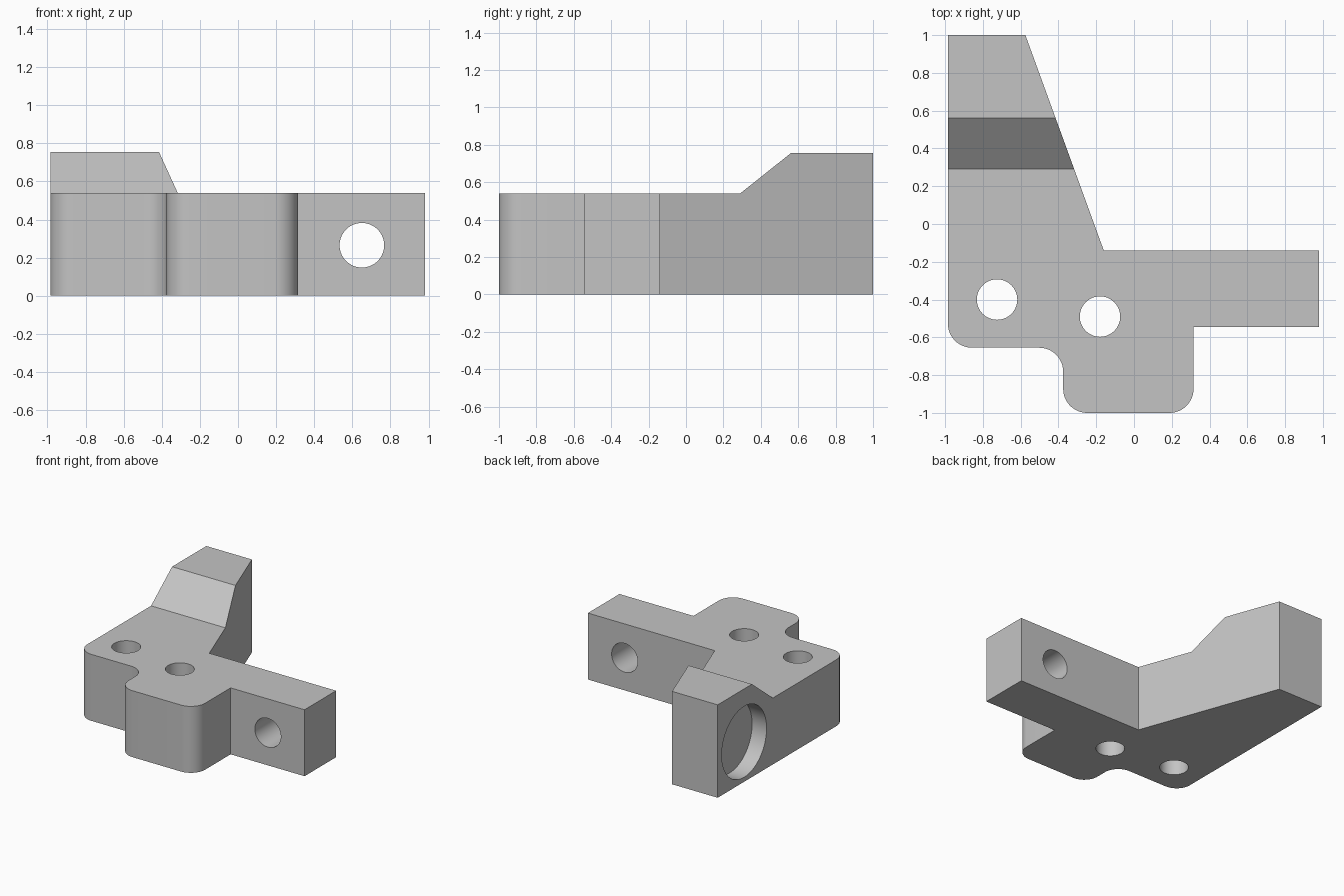
import bpy, bmesh, math
from mathutils import Vector, Matrix

if "Cube" in bpy.data.objects:
    bpy.data.objects.remove(bpy.data.objects["Cube"])

HEIGHT, DECK, ROUND = 0.755, 0.54, 0.127

grey = bpy.data.materials.new("plain grey")
grey.use_nodes = True
COLOUR = (0.55, 0.55, 0.55, 1)
grey.diffuse_color = COLOUR
grey.node_tree.nodes["Principled BSDF"].inputs["Base Color"].default_value = COLOUR


def make_object(name, bm):
    bmesh.ops.recalc_face_normals(bm, faces=bm.faces)
    mesh = bpy.data.meshes.new(name)
    bm.to_mesh(mesh)
    bm.free()
    mesh.materials.append(grey)
    obj = bpy.data.objects.new(name, mesh)
    bpy.context.collection.objects.link(obj)
    return obj


def prism(name, points, offset):
    """Extrude a closed polygon along an offset."""
    bm = bmesh.new()
    face = bm.faces.new([bm.verts.new(p) for p in points])
    out = bmesh.ops.extrude_face_region(bm, geom=[face], use_keep_orig=True)
    verts = [g for g in out["geom"] if isinstance(g, bmesh.types.BMVert)]
    bmesh.ops.translate(bm, verts=verts, vec=offset)
    return make_object(name, bm)


def rod(name, centre, radius, length, axis):
    """Cylinder along a given axis."""
    bm = bmesh.new()
    turn = Vector((0, 0, 1)).rotation_difference(Vector(axis)).to_matrix().to_4x4()
    bmesh.ops.create_cone(bm, cap_ends=True, segments=64, radius1=radius,
                          radius2=radius, depth=length,
                          matrix=Matrix.Translation(centre) @ turn)
    return make_object(name, bm)


def rounded(corners, steps=12):
    """Replace each corner that has a radius by a tangent arc (square corners)."""
    points = []
    for i, (x, y, r) in enumerate(corners):
        p = Vector((x, y, 0))
        if not r:
            points.append(p)
            continue
        a = (Vector((*corners[i - 1][:2], 0)) - p).normalized() * r
        b = (Vector((*corners[(i + 1) % len(corners)][:2], 0)) - p).normalized() * r
        for k in range(steps + 1):
            t = math.pi / 2 * k / steps
            points.append(p + a * (1 - math.sin(t)) + b * (1 - math.cos(t)))
    return points


# Bracket body: plan outline with rounded front corners
outline = [(-0.985, 1, 0), (-0.575, 1, 0), (-0.16, -0.14, 0), (0.98, -0.14, 0),
           (0.98, -0.545, 0), (0.315, -0.545, 0), (0.315, -1, ROUND),
           (-0.375, -1, ROUND), (-0.375, -0.655, ROUND), (-0.985, -0.655, ROUND)]
bracket = prism("bracket_body", rounded(outline), (0, 0, HEIGHT))

# Cutters: space above the low deck with the ramp, three through holes, side recess
ramp = [(-1.2, DECK), (0.29, DECK), (0.56, HEIGHT), (0.56, 1), (-1.2, 1)]
cutters = [
    prism("deck_cutter", [(-1.2, y, z) for y, z in ramp], (2.4, 0, 0)),
    rod("left_bolt_hole", (-0.725, -0.4, 0.3), 0.107, 2, (0, 0, 1)),
    rod("middle_bolt_hole", (-0.18, -0.49, 0.3), 0.107, 2, (0, 0, 1)),
    rod("arm_hole", (0.65, -0.35, 0.265), 0.117, 1, (0, 1, 0)),
    rod("side_recess", (-0.985, 0.66, 0.325), 0.288, 0.26, (1, 0, 0)),
]

bpy.ops.object.select_all(action="DESELECT")
bpy.context.view_layer.objects.active = bracket
bracket.select_set(True)
for cutter in cutters:
    cutter.hide_render = True
    mod = bracket.modifiers.new(cutter.name, "BOOLEAN")
    mod.operation = "DIFFERENCE"
    mod.solver = "EXACT"
    mod.object = cutter
    bpy.ops.object.modifier_apply(modifier=mod.name)
    bpy.data.objects.remove(cutter)

# Smooth round walls, crisp edges
bpy.ops.object.shade_smooth_by_angle(angle=math.radians(30))
